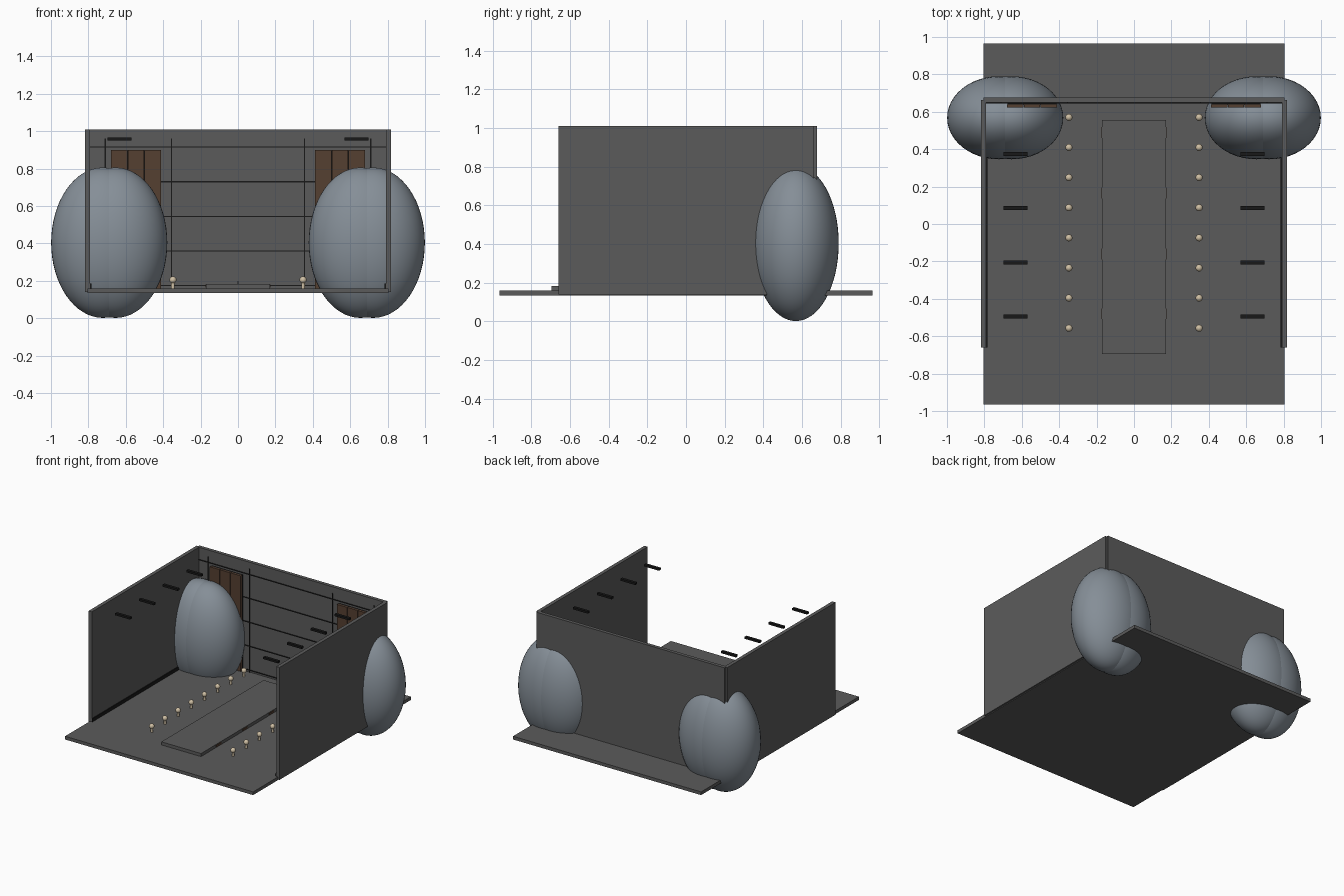
import bpy, math

if "Cube" in bpy.data.objects:
    bpy.data.objects.remove(bpy.data.objects["Cube"])

def mat(name, rgb):
    m = bpy.data.materials.new(name)
    m.diffuse_color = (*rgb, 1)
    m.use_nodes = True
    m.node_tree.nodes["Principled BSDF"].inputs["Base Color"].default_value = m.diffuse_color
    return m

GREY = mat("concrete grey", (0.105, 0.105, 0.105))
SLATE = mat("slate blue grey", (0.235, 0.272, 0.31))
BROWN = mat("dark wood", (0.09, 0.05, 0.031))
BLACK = mat("near black", (0.009, 0.009, 0.009))
CREAM = mat("warm cream", (0.62, 0.52, 0.37))

def finish(name, m):
    o = bpy.context.object
    o.name = name
    o.data.materials.append(m)
    return o

def box(name, x, y, z, m):
    """Box from (min, max) pairs."""
    bpy.ops.mesh.primitive_cube_add(size=1, location=[sum(a) / 2 for a in (x, y, z)])
    o = finish(name, m)
    o.scale = [a[1] - a[0] for a in (x, y, z)]
    bpy.ops.object.transform_apply(location=False, rotation=False, scale=True)
    return o

def ball(name, loc, radii, m, seg, rings):
    bpy.ops.mesh.primitive_uv_sphere_add(segments=seg, ring_count=rings, radius=1, location=loc)
    o = finish(name, m)
    o.scale = radii
    bpy.ops.object.transform_apply(location=False, rotation=False, scale=True)
    bpy.ops.object.shade_smooth()
    return o

def mx(s, a, b):
    """Mirrored x range."""
    return (min(s * a, s * b), max(s * a, s * b))

# Floor, back wall, raised walkway
box("floor", (-0.805, 0.805), (-0.965, 0.965), (0.135, 0.16), GREY)
box("back_wall", (-0.805, 0.805), (0.65, 0.677), (0.14, 1.01), GREY)
box("walkway", (-0.17, 0.17), (-0.695, 0.555), (0.16, 0.184), GREY)

# Panel joints on the back wall
for z in (0.175, 0.36, 0.545, 0.73, 0.915):
    box("horizontal_joint", (-0.79, 0.79), (0.645, 0.651), (z - 0.003, z + 0.003), BLACK)
for x in (-0.71, -0.355, 0.355, 0.71):
    box("vertical_joint", (x - 0.003, x + 0.003), (0.645, 0.651), (0.16, 0.96), BLACK)
box("middle_joint", (-0.003, 0.003), (0.645, 0.651), (0.16, 0.2), BLACK)

for s in (-1, 1):
    # Side wall with dark skirting
    box("side_wall", mx(s, 0.79, 0.818), (-0.66, 0.662), (0.14, 1.01), GREY)
    box("skirting", mx(s, 0.784, 0.791), (-0.66, 0.65), (0.16, 0.185), BLACK)
    # Double-lobed boulder in the back corner
    for x in (0.655, 0.722):
        ball("boulder_lobe", (s * x, 0.568, 0.404), (0.277, 0.222, 0.402), SLATE, 48, 32)
    # Planked door
    for i in range(3):
        a = 0.412 + i * 0.09
        box("door_plank", mx(s, a, a + 0.087), (0.622, 0.638), (0.16, 0.9), BROWN)
    box("door_backing", mx(s, 0.414, 0.677), (0.636, 0.65), (0.16, 0.898), BLACK)
    # Hanging light bars
    for i in range(4):
        y = 0.375 - i * 0.29
        box("light_bar", mx(s, 0.57, 0.697), (y - 0.011, y + 0.011), (0.95, 0.966), BLACK)
    # Walkway edge inserts
    for y in (0.49, 0.165, -0.16, -0.48):
        box("edge_insert", mx(s, 0.165, 0.174), (y - 0.029, y + 0.029), (0.164, 0.18), BROWN)
    # Floor lamps
    for i in range(8):
        y = 0.57 - i * 0.161
        bpy.ops.mesh.primitive_cylinder_add(vertices=12, radius=0.009, depth=0.035,
                                            location=(s * 0.348, y, 0.1775))
        finish("lamp_stem", CREAM)
        ball("lamp_globe", (s * 0.348, y, 0.205), (0.019, 0.019, 0.019), CREAM, 16, 10)
